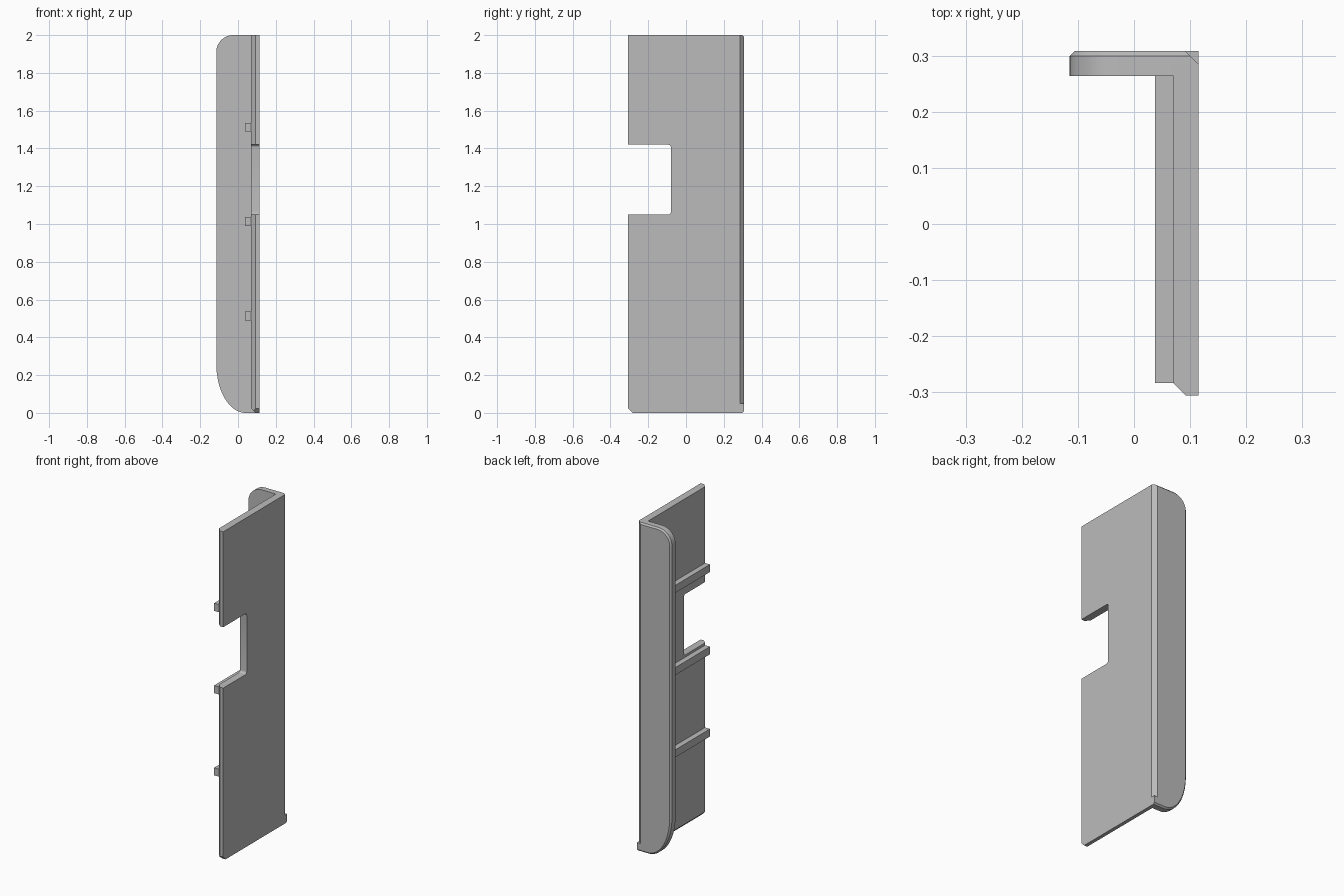
import bpy, bmesh
from math import sin, cos, pi
from mathutils import Vector

if "Cube" in bpy.data.objects:
    bpy.data.objects.remove(bpy.data.objects["Cube"])

grey = bpy.data.materials.new("plain grey")
grey.use_nodes = True
colour = (0.5, 0.5, 0.5, 1)
grey.diffuse_color = colour
grey.node_tree.nodes["Principled BSDF"].inputs["Base Color"].default_value = colour

X0, X1 = -0.115, 0.115      # overall width
Y0, Y1 = -0.306, 0.308      # overall depth
INNER, FLANGE = 0.07, 0.264  # inside faces of panel and flange
CH = 0.023                  # large chamfer
BEV = 0.009                 # small back bevel


def loft(name, rings):
    """Solid through matching rings of points, capped at both ends."""
    bm = bmesh.new()
    loops = [[bm.verts.new(p) for p in ring] for ring in rings]
    n = len(loops[0])
    bm.faces.new(loops[0])
    bm.faces.new(loops[-1])
    for a, b in zip(loops, loops[1:]):
        for i in range(n):
            j = (i + 1) % n
            bm.faces.new((a[i], a[j], b[j], b[i]))
    bmesh.ops.recalc_face_normals(bm, faces=bm.faces)
    mesh = bpy.data.meshes.new(name)
    bm.to_mesh(mesh)
    bm.free()
    mesh.materials.append(grey)
    obj = bpy.data.objects.new(name, mesh)
    bpy.context.collection.objects.link(obj)
    return obj


def along_x(name, yz, a, b):
    return loft(name, [[(x, y, z) for y, z in yz] for x in (a, b)])


def arc(cx, cz, rx, rz, start, end, steps):
    angles = [start + (end - start) * i / steps for i in range(steps + 1)]
    return [(cx + rx * cos(t), cz + rz * sin(t)) for t in angles]


def combine(target, tool, operation):
    bpy.context.view_layer.objects.active = target
    mod = target.modifiers.new(operation, "BOOLEAN")
    mod.operation, mod.solver, mod.object = operation, "EXACT", tool
    bpy.ops.object.modifier_apply(modifier=mod.name)
    bpy.data.objects.remove(tool)


def bevel_cut(obj, point, normal):
    """Slice off everything beyond a plane and cap the cut."""
    bm = bmesh.new()
    bm.from_mesh(obj.data)
    cut = bmesh.ops.bisect_plane(bm, geom=bm.verts[:] + bm.edges[:] + bm.faces[:],
                                 plane_co=Vector(point), plane_no=Vector(normal),
                                 clear_outer=True)["geom_cut"]
    bmesh.ops.holes_fill(bm, edges=[e for e in cut if isinstance(e, bmesh.types.BMEdge)])
    bmesh.ops.recalc_face_normals(bm, faces=bm.faces)
    bm.to_mesh(obj.data)
    bm.free()


# Side panel with a clipped lower corner and chamfered inner edges
body = along_x("angle_body", [(Y0 + CH, 0), (FLANGE + 0.02, 0), (FLANGE + 0.02, 2),
                              (Y0, 2), (Y0, CH)], INNER, X1)
bevel_cut(body, (INNER, Y0 + CH, 1), (-1, -1, 0))
bevel_cut(body, (INNER, 0, CH), (-1, 0, -1))

# Rounded notch in the front edge
r, low, high, deep = 0.015, 1.05, 1.42, -0.08
notch = ([(Y0 - 0.1, low)] + arc(deep - r, low + r, r, r, -pi / 2, 0, 5)
         + arc(deep - r, high - r, r, r, 0, pi / 2, 5) + [(Y0 - 0.1, high)])
combine(body, along_x("notch_cutter", notch, 0, 0.2), "DIFFERENCE")


# Back flange with rounded free corners and a bevelled rear rim
def rim(inset):
    rx, rz, top = 0.155, 0.26, 0.09
    return ([(X1, inset), (X1, 2 - inset)]
            + arc(X0 + top, 2 - top, top - inset, top - inset, pi / 2, pi, 12)
            + arc(X0 + rx, rz, rx - inset, rz - inset, pi, 1.5 * pi, 20))


flange = loft("flange", [[(x, y, z) for x, z in rim(d)]
                         for y, d in ((FLANGE, 0), (Y1 - BEV, 0), (Y1, BEV))])
combine(body, flange, "UNION")

# Outer corner chamfer, stopping above a square foot
e = 0.02
wedge = [(X1 - CH - e, Y1 + e), (X1 + e, Y1 - CH - e), (X1 + e, Y1 + e)]
combine(body, loft("corner_cutter", [[(x, y, z) for x, y in wedge] for z in (0.05, 2.1)]),
        "DIFFERENCE")

# Horizontal ribs inside the panel
parts = [body]
for i, z in enumerate((0.49, 0.99, 1.49)):
    front, back, top = Y0 + CH, FLANGE, z + 0.046
    parts.append(along_x(f"rib_{i + 1}", [(front, z), (back, z), (back, top), (front, top)],
                         0.037, INNER))

bpy.ops.object.select_all(action="DESELECT")
for obj in parts:
    obj.select_set(True)
bpy.context.view_layer.objects.active = body
bpy.ops.object.shade_smooth_by_angle(angle=pi / 7)
